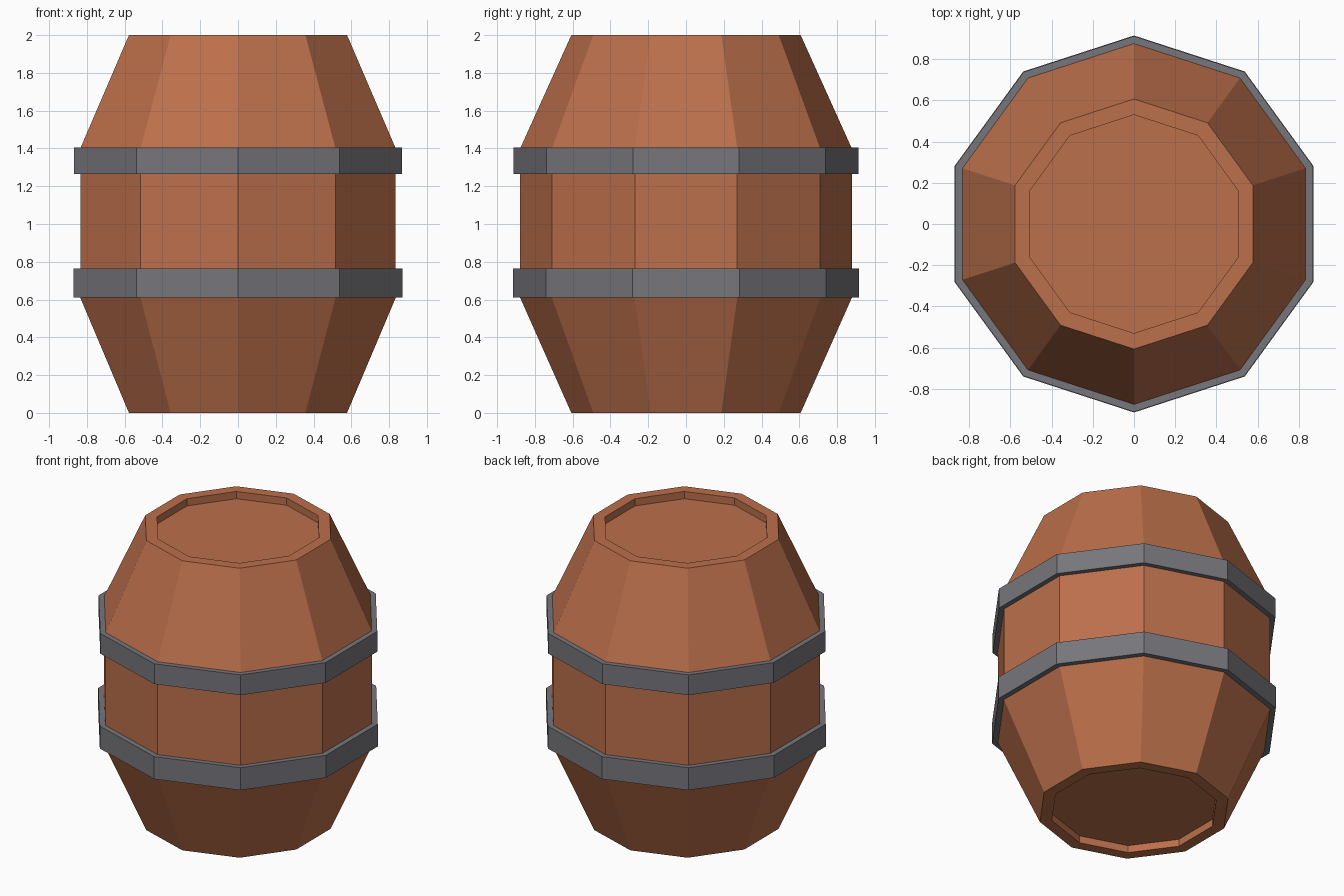
import bpy, bmesh
from math import pi, sin, cos

if "Cube" in bpy.data.objects:
    bpy.data.objects.remove(bpy.data.objects["Cube"])

SIDES = 10


def material(name, color):
    mat = bpy.data.materials.new(name)
    mat.diffuse_color = color
    mat.use_nodes = True
    mat.node_tree.nodes["Principled BSDF"].inputs["Base Color"].default_value = mat.diffuse_color
    return mat


def lathe(name, profile, mat, closed=False):
    """Revolve (radius, z) points into a flat-faced decagonal solid."""
    bm = bmesh.new()
    rings = []
    for r, z in profile:
        angles = [pi / 2 + 2 * pi * i / SIDES for i in range(SIDES)]
        rings.append([bm.verts.new((r * cos(a), r * sin(a), z)) for a in angles])
    pairs = list(zip(rings, rings[1:]))
    if closed:
        pairs.append((rings[-1], rings[0]))
    else:
        bm.faces.new(rings[0])
        bm.faces.new(rings[-1])
    for low, high in pairs:
        for i in range(SIDES):
            j = (i + 1) % SIDES
            bm.faces.new((low[i], low[j], high[j], high[i]))
    bmesh.ops.recalc_face_normals(bm, faces=bm.faces)
    mesh = bpy.data.meshes.new(name)
    bm.to_mesh(mesh)
    bm.free()
    mesh.materials.append(mat)
    obj = bpy.data.objects.new(name, mesh)
    bpy.context.collection.objects.link(obj)
    return obj


wood = material("wood", (0.50, 0.16, 0.07, 1))
iron = material("iron", (0.18, 0.18, 0.20, 1))

# Wooden body with recessed ends
lathe("barrel_body", [(0.53, 0.05), (0.53, 0), (0.607, 0), (0.878, 0.61),
                      (0.878, 1.40), (0.607, 2), (0.53, 2), (0.53, 1.95)], wood)

# Metal hoops, slightly sunk into the body
for name, r, z0, z1 in (("lower_hoop", 0.915, 0.61, 0.765),
                        ("upper_hoop", 0.912, 1.265, 1.405)):
    lathe(name, [(0.87, z0), (r, z0), (r, z1), (0.87, z1)], iron, closed=True)
